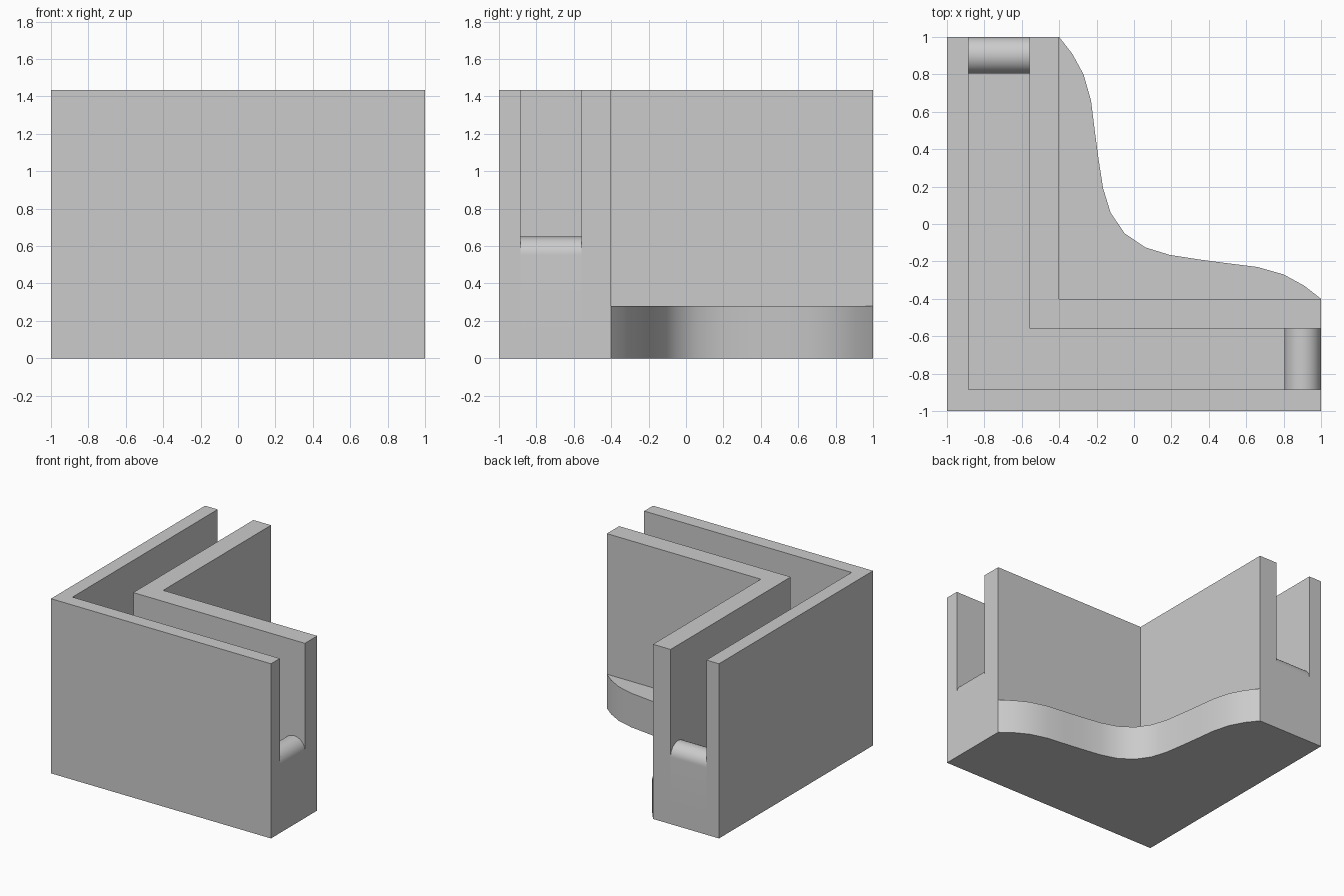
import bpy
import bmesh
from math import sin, cos, pi, radians
from mathutils import Vector

default = bpy.data.objects.get("Cube")
if default:
    bpy.data.objects.remove(default, do_unlink=True)

HEIGHT = 1.435
FLOOR = 0.145                      # bottom of the channel
OUTER, INNER, BACK = -0.885, -0.56, -0.4   # channel sides and inner wall face

grey = bpy.data.materials.new("light grey")
grey.use_nodes = True
colour = (0.6, 0.6, 0.6, 1)
grey.diffuse_color = colour
grey.node_tree.nodes["Principled BSDF"].inputs["Base Color"].default_value = colour


def loft(name, sections, smooth=False):
    """Join matching cross-sections in order and cap both ends."""
    bm = bmesh.new()
    rings = [[bm.verts.new(p) for p in section] for section in sections]
    for a, b in zip(rings, rings[1:]):
        for i in range(len(a)):
            j = (i + 1) % len(a)
            bm.faces.new((a[i], a[j], b[j], b[i]))
    bm.faces.new(rings[0])
    bm.faces.new(rings[-1])
    bmesh.ops.recalc_face_normals(bm, faces=bm.faces)
    mesh = bpy.data.meshes.new(name)
    bm.to_mesh(mesh)
    bm.free()
    mesh.materials.append(grey)
    obj = bpy.data.objects.new(name, mesh)
    bpy.context.collection.objects.link(obj)
    if smooth:
        bpy.ops.object.select_all(action='DESELECT')
        obj.select_set(True)
        bpy.context.view_layer.objects.active = obj
        bpy.ops.object.shade_smooth_by_angle(angle=radians(35))
    return obj


# Corner body: a U-shaped section swept round a mitred right angle
section = [(-1, 0), (BACK, 0), (BACK, HEIGHT), (INNER, HEIGHT),
           (INNER, FLOOR), (OUTER, FLOOR), (OUTER, HEIGHT), (-1, HEIGHT)]
loft("corner_channel", [
    [Vector((d, 1, z)) for d, z in section],
    [Vector((d, d, z)) for d, z in section],
    [Vector((1, d, z)) for d, z in section],
])

# Curved foot in the inside corner, symmetric about the diagonal
half = [(BACK, 1), (-0.33, 0.91), (-0.27, 0.8), (-0.23, 0.66), (-0.21, 0.5),
        (-0.19, 0.35), (-0.165, 0.19), (-0.125, 0.06)]
outline = half + [(-0.05, -0.05)] + [(y, x) for x, y in reversed(half)]
outline.append((BACK, BACK))
loft("curved_foot", [[(x, y, z) for x, y in outline] for z in (0, 0.28)], smooth=True)

# Round-topped stops closing both channel ends
RADIUS = 0.098
arc = [(1 - RADIUS + RADIUS * cos(pi * i / 24), 0.552 + RADIUS * sin(pi * i / 24))
       for i in range(25)]
stop = [(1, FLOOR)] + arc + [(1 - 2 * RADIUS, FLOOR)]
loft("left_stop", [[(a, d, z) for a, z in stop] for d in (OUTER, INNER)], smooth=True)
loft("back_stop", [[(d, a, z) for a, z in stop] for d in (OUTER, INNER)], smooth=True)
